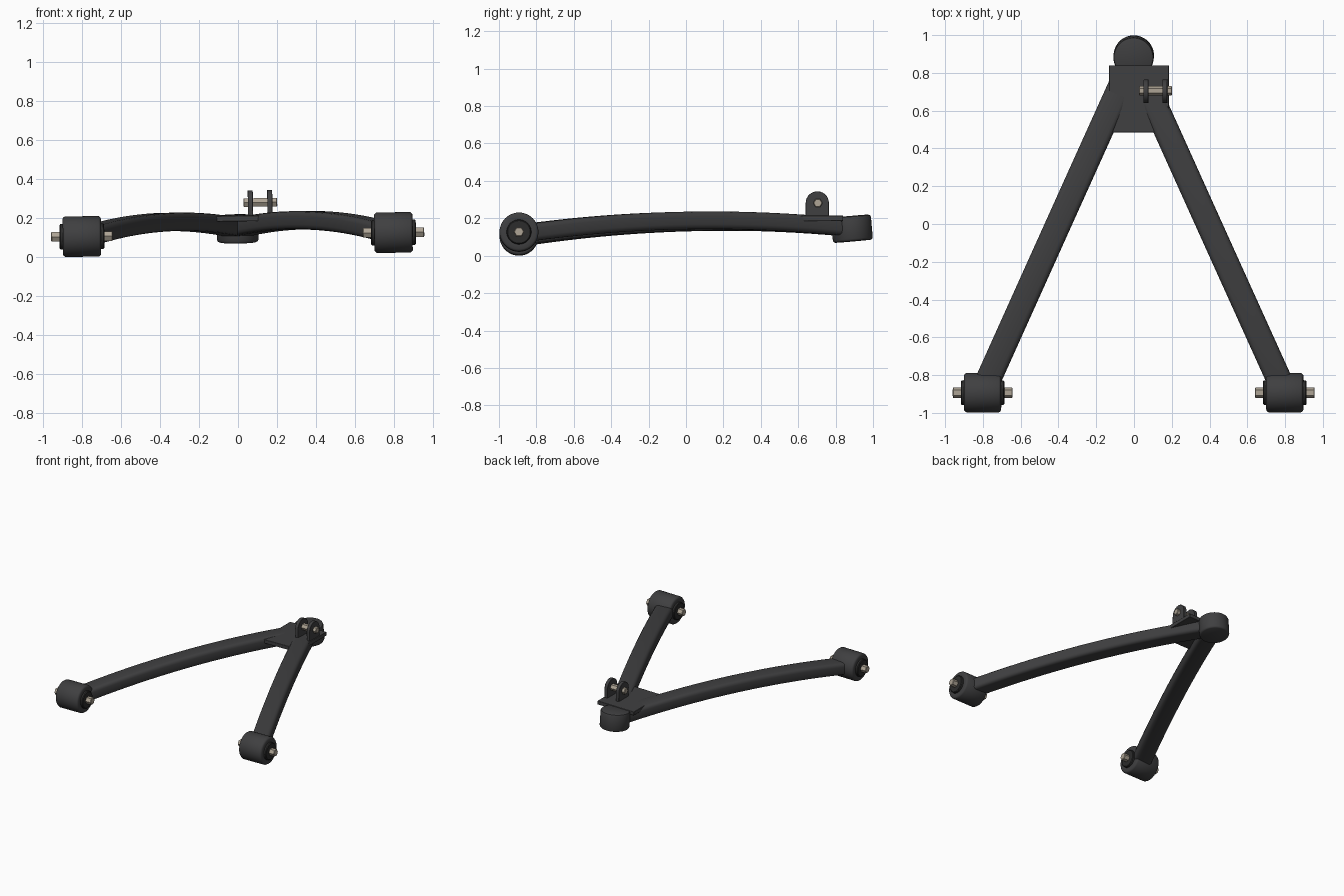
import bpy, bmesh, math
from mathutils import Matrix, Vector

if "Cube" in bpy.data.objects:
    bpy.data.objects.remove(bpy.data.objects["Cube"])

TILT = Matrix.Rotation(-0.0128, 4, 'Y')   # the whole part leans slightly sideways


def material(name, rgb):
    m = bpy.data.materials.new(name)
    m.diffuse_color = (*rgb, 1)
    m.use_nodes = True
    m.node_tree.nodes["Principled BSDF"].inputs["Base Color"].default_value = m.diffuse_color
    return m


DARK = material("dark_metal", (0.05, 0.05, 0.052))
RUBBER = material("rubber", (0.025, 0.025, 0.025))
STEEL = material("steel", (0.42, 0.37, 0.30))


def finish(name, bm, mat, bevel=0.0, smooth=35):
    bmesh.ops.recalc_face_normals(bm, faces=bm.faces)
    bm.transform(TILT)
    me = bpy.data.meshes.new(name)
    bm.to_mesh(me)
    bm.free()
    me.materials.append(mat)
    ob = bpy.data.objects.new(name, me)
    bpy.context.collection.objects.link(ob)
    if bevel:
        b = ob.modifiers.new("bevel", 'BEVEL')
        b.width, b.segments, b.limit_method = bevel, 2, 'ANGLE'
    bpy.ops.object.select_all(action='DESELECT')
    ob.select_set(True)
    bpy.context.view_layer.objects.active = ob
    bpy.ops.object.shade_smooth_by_angle(angle=math.radians(smooth))
    return ob


def skin(bm, rings):
    """Bridge equal closed rings of points and cap both ends."""
    vs = [[bm.verts.new(p) for p in r] for r in rings]
    n = len(vs[0])
    for a, b in zip(vs, vs[1:]):
        for i in range(n):
            j = (i + 1) % n
            bm.faces.new((a[i], a[j], b[j], b[i]))
    bm.faces.new(vs[0])
    bm.faces.new(vs[-1])


def turned(name, profile, mat, loc, rot=None, sides=48, smooth=35):
    """Revolve (x, radius) pairs about the x axis."""
    bm = bmesh.new()
    skin(bm, [[(x, r * math.cos(2 * math.pi * i / sides), r * math.sin(2 * math.pi * i / sides))
               for i in range(sides)] for x, r in profile])
    bm.transform(Matrix.Translation(loc) @ (rot or Matrix()))
    return finish(name, bm, mat, smooth=smooth)


def extruded(name, pts, to3d, a, b, mat, bevel=0.0):
    bm = bmesh.new()
    skin(bm, [[to3d(p, a) for p in pts], [to3d(p, b) for p in pts]])
    return finish(name, bm, mat, bevel)


def arm_z(y):
    """Arched centre height of an arm (parabola through three points)."""
    k = [(-0.85, 0.113), (0.05, 0.184), (0.85, 0.151)]
    z = 0
    for i, (yi, zi) in enumerate(k):
        t = zi
        for j, (yj, _) in enumerate(k):
            if i != j:
                t *= (y - yj) / (yi - yj)
        z += t
    return z


# Arched arms with a rounded rectangular section
W, H, R = 0.067, 0.047, 0.026
section = []
for cx, cz, a0 in ((1, 1, 0), (-1, 1, 90), (-1, -1, 180), (1, -1, 270)):
    for k in range(4):
        a = math.radians(a0 + 30 * k)
        section.append((cx * (W - R) + R * math.cos(a), cz * (H - R) + R * math.sin(a)))

for side, word in ((-1, "left"), (1, "right")):
    start, end = Vector((side * 0.77, -0.825)), Vector((side * 0.03, 0.815))
    d = (end - start).normalized()
    across = Vector((d.y, -d.x))
    rings = []
    for i in range(25):
        c = start.lerp(end, i / 24)
        rings.append([(c.x + across.x * u, c.y + across.y * u, arm_z(c.y) + v) for u, v in section])
    bm = bmesh.new()
    skin(bm, rings)
    finish(word + "_arm", bm, DARK)

    # Bushing sleeve, rubber core and hexagonal pin
    loc = (side * 0.8, -0.893, 0.1155)
    half = [(0.098, 0.070), (0.098, 0.092), (0.094, 0.099), (0.086, 0.104)]
    turned(word + "_bushing_sleeve", [(-x, r) for x, r in half] + [(x, r) for x, r in half[::-1]], DARK, loc)
    core = [(0.115, 0.030), (0.115, 0.060), (0.110, 0.065), (0.09, 0.067)]
    turned(word + "_bushing_core", [(-x, r) for x, r in core] + [(x, r) for x, r in core[::-1]], RUBBER, loc)
    pin = [(0.158, 0.024), (0.155, 0.028)]
    turned(word + "_bushing_pin", [(-x, r) for x, r in pin] + [(x, r) for x, r in pin[::-1]],
           STEEL, loc, sides=6, smooth=20)

# Ball joint housing at the apex
stand = Matrix.Rotation(math.radians(5), 4, 'X') @ Matrix.Rotation(math.radians(-90), 4, 'Y')
turned("ball_joint_housing", [(-0.068, 0.096), (-0.065, 0.102), (-0.056, 0.107), (0.052, 0.107),
                              (0.062, 0.103), (0.067, 0.094)], DARK, (0, 0.887, 0.145), stand)

# Gusset plate joining the arms
plate = [(-0.13, 0.84), (0.187, 0.84), (0.187, 0.61), (0.11, 0.485), (-0.11, 0.485), (-0.13, 0.61)]
extruded("gusset_plate", plate, lambda p, h: (p[0], p[1], h), 0.183, 0.212, DARK, 0.003)

# Shock mount: two round-topped tabs and a hexagonal bolt
tab = [(0.64, 0.195)] + [(0.702 - 0.062 * math.cos(math.radians(a)), 0.28 + 0.062 * math.sin(math.radians(a)))
                         for a in range(0, 181, 12)] + [(0.764, 0.195)]
for x, word in ((0.067, "inner"), (0.167, "outer")):
    extruded(word + "_mount_tab", tab, lambda p, h: (h, p[0], p[1]), x - 0.013, x + 0.013, DARK, 0.002)
bolt = [(0.087, 0.021), (0.084, 0.025)]
turned("mount_bolt", [(-x, r) for x, r in bolt] + [(x, r) for x, r in bolt[::-1]],
       STEEL, (0.118, 0.705, 0.279), sides=6, smooth=20)
